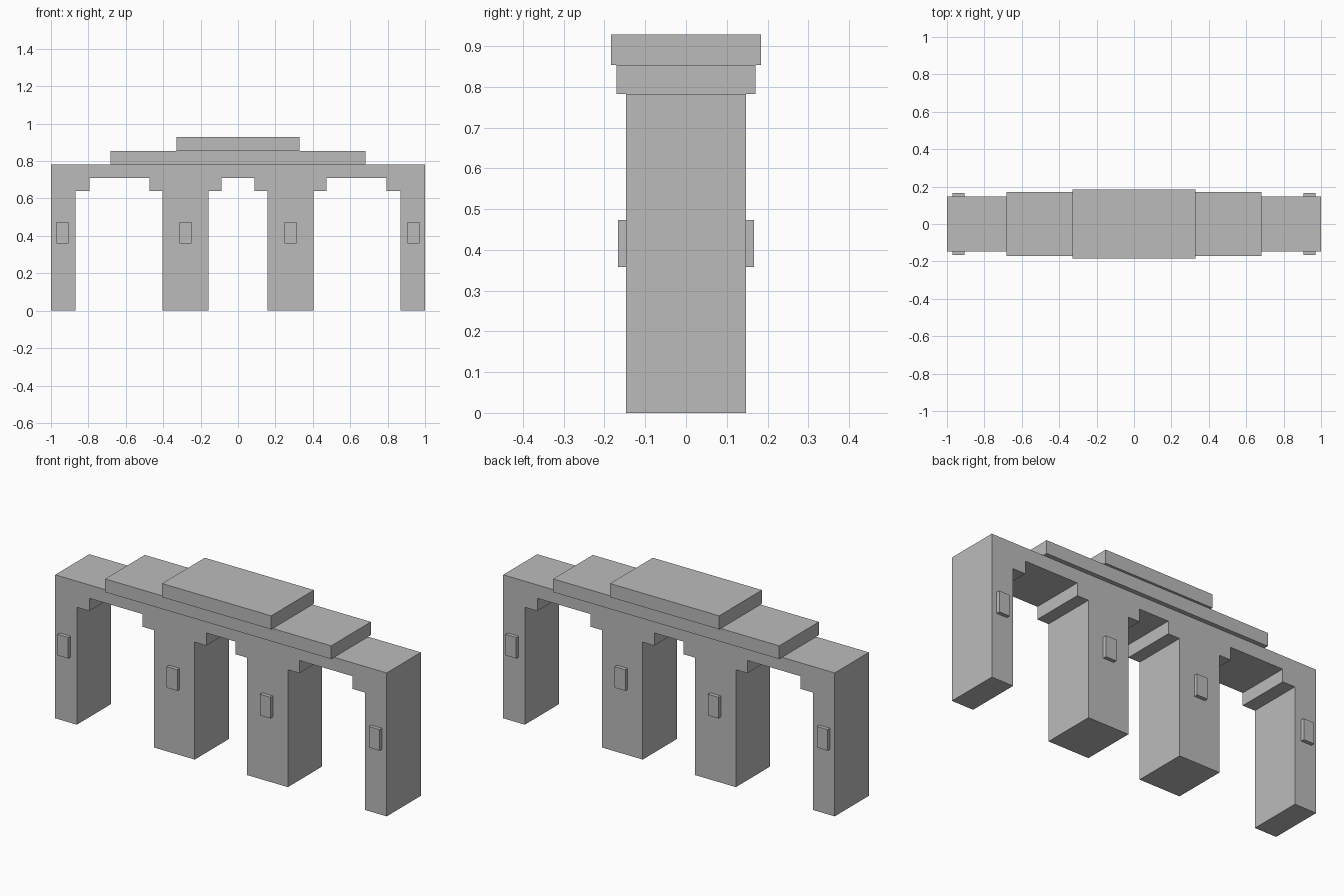
import bpy
import bmesh

cube = bpy.data.objects.get("Cube")
if cube:
    bpy.data.objects.remove(cube, do_unlink=True)

stone = bpy.data.materials.new("grey_stone")
stone.use_nodes = True
GREY = (0.5, 0.5, 0.5, 1)
stone.diffuse_color = GREY
stone.node_tree.nodes["Principled BSDF"].inputs["Base Color"].default_value = GREY


def extrude_profile(name, points, y0, y1):
    """Extrude an x-z outline from y0 to y1."""
    bm = bmesh.new()
    face = bm.faces.new([bm.verts.new((x, y0, z)) for x, z in points])
    result = bmesh.ops.extrude_face_region(bm, geom=[face])
    verts = [v for v in result["geom"] if isinstance(v, bmesh.types.BMVert)]
    bmesh.ops.translate(bm, vec=(0, y1 - y0, 0), verts=verts)
    bmesh.ops.recalc_face_normals(bm, faces=bm.faces[:])
    mesh = bpy.data.meshes.new(name)
    bm.to_mesh(mesh)
    bm.free()
    mesh.materials.append(stone)
    obj = bpy.data.objects.new(name, mesh)
    bpy.context.collection.objects.link(obj)
    return obj


def box(name, x0, x1, y0, y1, z0, z1):
    return extrude_profile(name, [(x0, z0), (x1, z0), (x1, z1), (x0, z1)], y0, y1)


BODY_TOP, CEILING, STEP = 0.782, 0.709, 0.64

# Gateway body: four piers with stepped openings between them
half = [(0.088, CEILING), (0.088, STEP), (0.158, STEP), (0.158, 0),
        (0.404, 0), (0.404, STEP), (0.473, STEP), (0.473, CEILING),
        (0.794, CEILING), (0.794, STEP), (0.869, STEP), (0.869, 0),
        (1, 0), (1, BODY_TOP)]
outline = half + [(-x, z) for x, z in reversed(half)]
extrude_profile("gateway_body", outline, -0.147, 0.147)

# Stacked roof slabs
box("lower_roof_slab", -0.682, 0.682, -0.171, 0.171, BODY_TOP, 0.854)
box("upper_roof_slab", -0.329, 0.329, -0.184, 0.184, 0.854, 0.928)

# Raised plaques on the front and back of each pier
for side, sx in (("left", 1), ("right", -1)):
    for pier, x in (("inner", 0.281), ("outer", 0.939)):
        for end, sy in (("front", -1), ("back", 1)):
            y0, y1 = sorted((sy * 0.147, sy * 0.167))
            box(f"{end}_{side}_{pier}_plaque", sx * x - 0.032, sx * x + 0.032,
                y0, y1, 0.358, 0.473)
